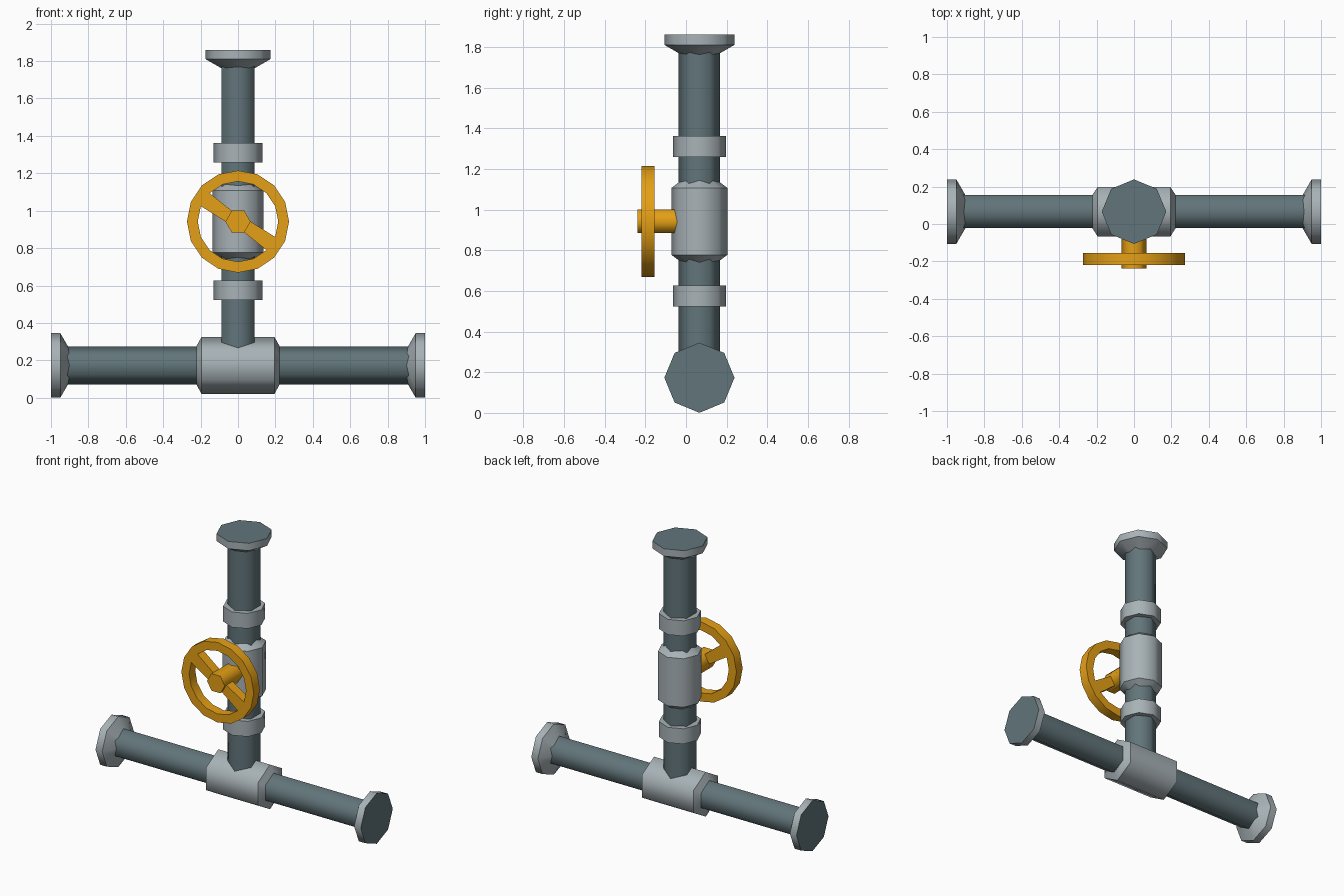
import bpy, bmesh, math
from mathutils import Vector

if "Cube" in bpy.data.objects:
    bpy.data.objects.remove(bpy.data.objects["Cube"])


def material(name, rgb):
    m = bpy.data.materials.new(name)
    m.diffuse_color = (*rgb, 1)
    m.use_nodes = True
    m.node_tree.nodes["Principled BSDF"].inputs["Base Color"].default_value = m.diffuse_color
    return m


SLATE = material("slate pipe", (0.122, 0.178, 0.195))
GREY = material("light grey fitting", (0.39, 0.445, 0.468))
YELLOW = material("valve yellow", (0.78, 0.35, 0.008))

X, Y, Z = Vector((1, 0, 0)), Vector((0, 1, 0)), Vector((0, 0, 1))
PY, PZ = 0.066, 0.173                 # pipe axis depth, height of the main run
RUN = Vector((0, PY, PZ))             # centre of the horizontal run
RISER = Vector((0, PY, 0))            # foot of the vertical run


def finish(name, bm, mats):
    bmesh.ops.recalc_face_normals(bm, faces=bm.faces)
    me = bpy.data.meshes.new(name)
    bm.to_mesh(me)
    bm.free()
    for m in mats:
        me.materials.append(m)
    ob = bpy.data.objects.new(name, me)
    bpy.context.collection.objects.link(ob)
    return ob


def lathe(name, centre, axis, side, sides, profile, mats, cap_last=0):
    """Prism with rings at (distance, radius); first corner points along side."""
    bm = bmesh.new()
    other = axis.cross(side)
    rings = []
    for t, r in profile:
        rings.append([bm.verts.new(centre + axis * t + r * (
            side * math.cos(math.tau * i / sides) + other * math.sin(math.tau * i / sides)))
            for i in range(sides)])
    for a, b in zip(rings, rings[1:]):
        for i in range(sides):
            j = (i + 1) % sides
            bm.faces.new((a[i], a[j], b[j], b[i])).smooth = True
    bm.faces.new(rings[0])
    bm.faces.new(rings[-1]).material_index = cap_last
    # rims stay crisp, the round sides shade smoothly
    for ring in rings:
        for i in range(sides):
            e = bm.edges.get((ring[i], ring[(i + 1) % sides]))
            if e:
                e.smooth = False
    return finish(name, bm, mats)


# pipes
lathe("main_pipe", RUN, X, Z, 6, [(-0.98, 0.102), (0.98, 0.102)], [SLATE])
lathe("riser_pipe", RISER, Z, Y, 6, [(PZ, 0.102), (1.84, 0.102)], [SLATE])

# end flanges with slate end faces
for name, centre, axis, side, end in (("left_flange", RUN, -X, Z, 1.0),
                                      ("right_flange", RUN, X, Z, 1.0),
                                      ("top_flange", RISER, Z, Y, 1.86)):
    lathe(name, centre, axis, side, 8,
          [(end - 0.1, 0.086), (end - 0.05, 0.1725), (end, 0.1725)], [GREY, SLATE], 1)

# tee fitting
lathe("tee_fitting", RUN, X, Z, 6,
      [(-0.226, 0.096), (-0.195, 0.152), (0.195, 0.152), (0.226, 0.096)], [GREY])

# collars on the riser
for name, z in (("lower_collar", 0.575), ("upper_collar", 1.311)):
    lathe(name, RISER, Z, Y, 8, [(z - 0.052, 0.131), (z + 0.052, 0.131)], [GREY])

# valve body
WZ = 0.942
lathe("valve_body", RISER + Z * WZ, Z, Y, 8,
      [(-0.205, 0.084), (-0.165, 0.137), (0.165, 0.137), (0.205, 0.084)], [GREY])

# hand wheel: hub stem, rim and two tapered spokes
lathe("wheel_hub", Z * WZ, -Y, X, 6, [(0.0, 0.067), (0.238, 0.067)], [YELLOW])

FRONT, BACK = -0.22, -0.154


def wheel_point(bm, r, degrees, y):
    a = math.radians(degrees)
    return bm.verts.new((r * math.cos(a), y, WZ + r * math.sin(a)))


bm = bmesh.new()
section = [(0.273, FRONT), (0.273, BACK), (0.215, BACK), (0.215, FRONT)]
loops = [[wheel_point(bm, r, 22.5 * i, y) for r, y in section] for i in range(16)]
for i in range(16):
    a, b = loops[i], loops[(i + 1) % 16]
    for k in range(4):
        m = (k + 1) % 4
        bm.faces.new((a[k], a[m], b[m], b[k])).smooth = k in (0, 2)
        bm.edges.get((a[k], b[k])) .smooth = False
finish("wheel_rim", bm, [YELLOW])

for name, turn in (("lower_spoke", 0), ("upper_spoke", 180)):
    bm = bmesh.new()
    corners = [(0.067, 0), (0.215, -22.5), (0.215, -45), (0.067, -60)]
    f = [wheel_point(bm, r, d + turn, FRONT) for r, d in corners]
    b = [wheel_point(bm, r, d + turn, BACK) for r, d in corners]
    bm.faces.new(f)
    bm.faces.new(b)
    for k in range(4):
        m = (k + 1) % 4
        bm.faces.new((f[k], f[m], b[m], b[k]))
    finish(name, bm, [YELLOW])
